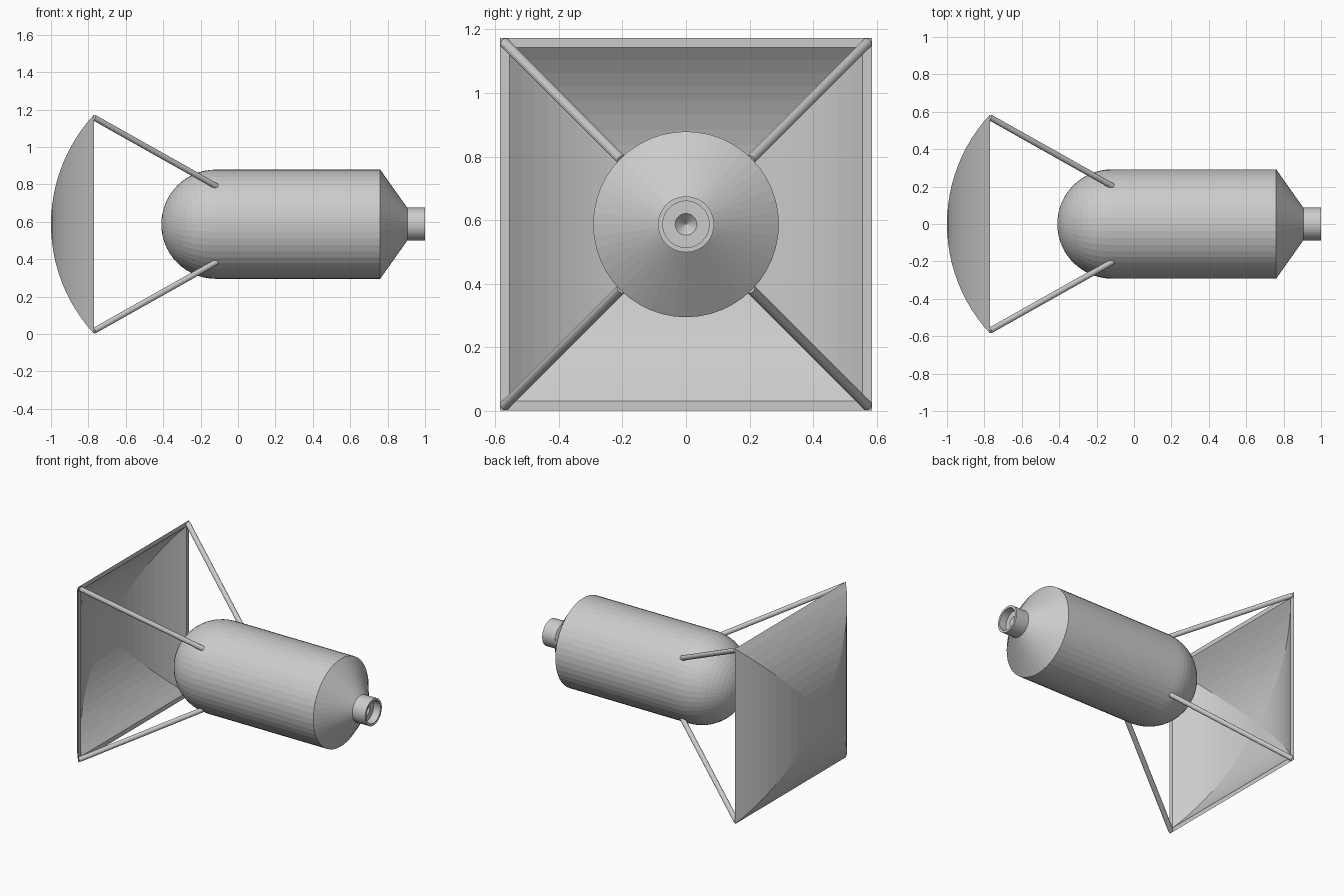
import bpy, bmesh, math
from mathutils import Vector

if "Cube" in bpy.data.objects:
    bpy.data.objects.remove(bpy.data.objects["Cube"])

AXIS_Z = 0.587


def lathe(name, profile, sides, phase=0.0):
    """Sweep an (x, radius) profile round the long axis; radius 0 makes a pole."""
    bm = bmesh.new()
    rings = []
    for x, r in profile:
        if r < 1e-6:
            rings.append([bm.verts.new((x, 0, AXIS_Z))])
        else:
            angles = [phase + 2 * math.pi * i / sides for i in range(sides)]
            rings.append([bm.verts.new((x, r * math.cos(a), AXIS_Z + r * math.sin(a)))
                          for a in angles])
    for a, b in zip(rings, rings[1:]):
        for i in range(sides):
            j = (i + 1) % sides
            if len(a) == 1:
                bm.faces.new((a[0], b[i], b[j]))
            elif len(b) == 1:
                bm.faces.new((a[i], b[0], a[j]))
            else:
                bm.faces.new((a[i], b[i], b[j], a[j]))
    bmesh.ops.recalc_face_normals(bm, faces=bm.faces)
    mesh = bpy.data.meshes.new(name)
    bm.to_mesh(mesh)
    bm.free()
    obj = bpy.data.objects.new(name, mesh)
    bpy.context.collection.objects.link(obj)
    return obj


def arc(cx, radius, a0, a1, steps):
    """Arc points measured from the -x direction, as (x, radius)."""
    angles = [a0 + (a1 - a0) * i / steps for i in range(steps + 1)]
    return [(cx - radius * math.cos(a), radius * math.sin(a)) for a in angles]


# Body: domed nose, barrel, cone and hollow neck
R = 0.292
body = arc(-0.118, R, 0, math.pi / 2, 14)
body += [(0.76, R), (0.905, 0.088), (1.0, 0.088), (1.0, 0.073),
         (0.95, 0.073), (0.95, 0.034), (0.915, 0)]
lathe("body", body, 48)

# Square dish: a curved shell swept with four sides so the corners crease
centre, rim_x = -0.14, -0.77
outer_r, inner_r = 0.86, 0.84
outer = arc(centre, outer_r, 0, math.acos((centre - rim_x) / outer_r), 12)
inner = arc(centre, inner_r, math.acos((centre - rim_x) / inner_r), 0, 12)
lathe("square_dish", [(x, u * math.sqrt(2)) for x, u in outer + inner],
      4, math.pi / 4)

# Struts from the dish corners to the shoulders of the body
for side, sy in (("left", -1), ("right", 1)):
    for level, sz in (("lower", -1), ("upper", 1)):
        start = Vector((-0.77, 0.57 * sy, AXIS_Z + 0.57 * sz))
        end = Vector((-0.115, 0.202 * sy, AXIS_Z + 0.202 * sz))
        d = end - start
        bpy.ops.mesh.primitive_cylinder_add(vertices=16, radius=0.016, depth=d.length,
                                            location=(start + end) / 2)
        strut = bpy.context.object
        strut.name = f"{level}_{side}_strut"
        strut.rotation_euler = d.to_track_quat('Z', 'Y').to_euler()
